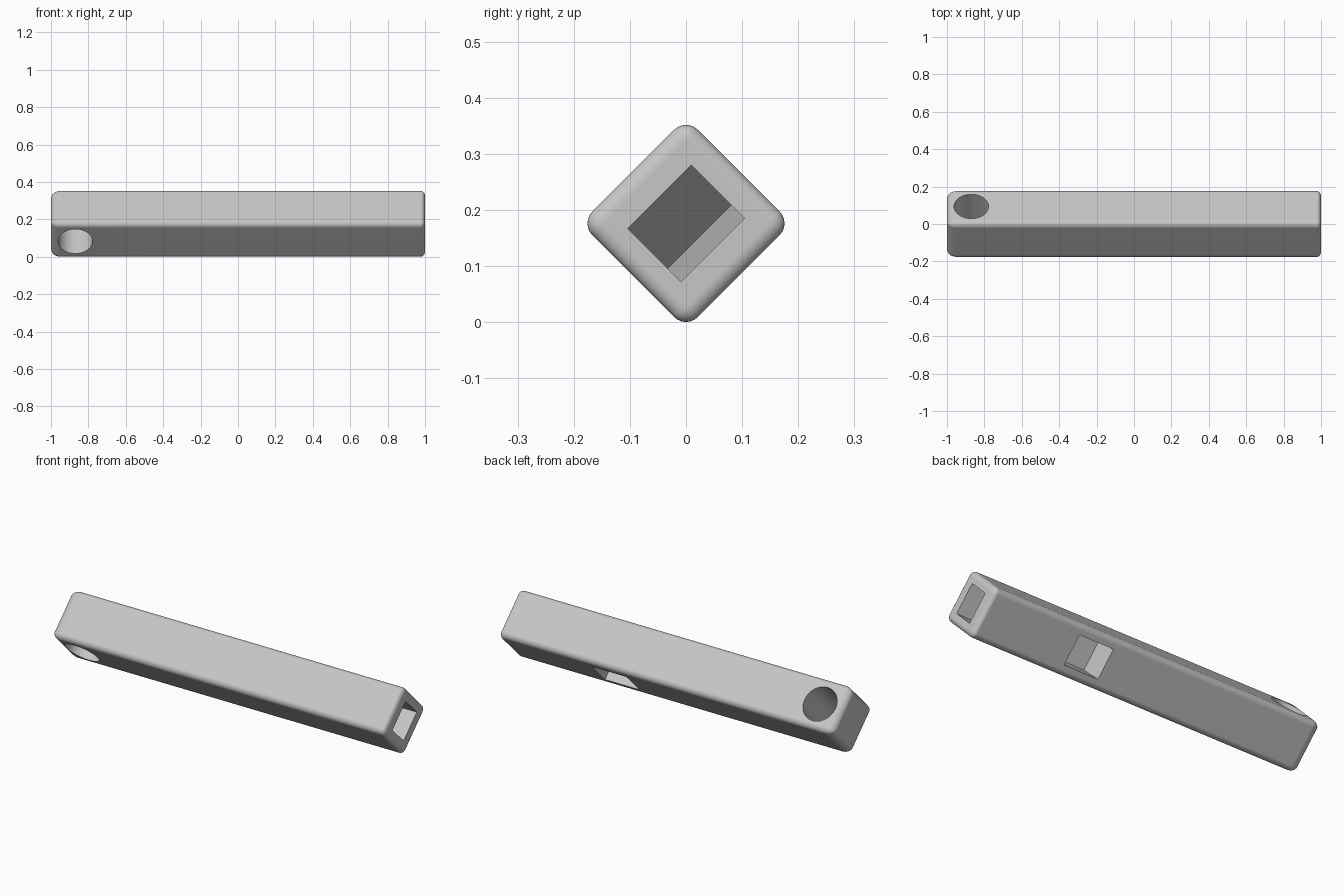
import bpy, bmesh
from math import sin, cos, pi, radians
from mathutils import Matrix

cube = bpy.data.objects.get("Cube")
if cube:
    bpy.data.objects.remove(cube, do_unlink=True)

HALF = 0.133      # half width of the square bar
ROUND = 0.03      # long edge radius
# The bar stands on one long edge
TILT = Matrix.Translation((0, 0, 0.176)) @ Matrix.Rotation(radians(45), 4, 'X')


def make_object(name, bm):
    bmesh.ops.recalc_face_normals(bm, faces=bm.faces)
    bm.transform(TILT)
    mesh = bpy.data.meshes.new(name)
    bm.to_mesh(mesh)
    bm.free()
    obj = bpy.data.objects.new(name, mesh)
    bpy.context.collection.objects.link(obj)
    return obj


def section(bm, x, inset, steps=6):
    """One rounded square ring of the bar."""
    r = max(ROUND - inset, 0.008)
    c = HALF - inset - r
    ring = []
    for q, (sy, sz) in enumerate(((1, 1), (-1, 1), (-1, -1), (1, -1))):
        for i in range(steps + 1):
            a = (q + i / steps) * pi / 2
            ring.append(bm.verts.new((x, sy * c + r * cos(a), sz * c + r * sin(a))))
    return ring


def make_bar():
    bm = bmesh.new()
    n = 6
    angles = [i / n * pi / 2 for i in range(n + 1)]
    # Large rounding at the cord end, small at the mouth end
    stations = [(-1 + 0.05 * (1 - sin(a)), 0.04 * (1 - cos(a))) for a in reversed(angles)]
    stations += [(1 - 0.022 * (1 - sin(a)), 0.028 * (1 - cos(a))) for a in angles]
    rings = [section(bm, x, inset) for x, inset in stations]
    for r0, r1 in zip(rings, rings[1:]):
        for i in range(len(r0)):
            j = (i + 1) % len(r0)
            bm.faces.new((r0[i], r0[j], r1[j], r1[i]))
    bm.faces.new(rings[0])
    bm.faces.new(rings[-1])
    return make_object("bar", bm)


def make_duct_cutter():
    # Channel with a sloping ceiling, turning out through the lower window
    profile = [(1.1, 0.081), (0.28, -0.034), (0.245, -0.16),
               (0.46, -0.16), (0.46, -0.067), (1.1, -0.067)]
    bm = bmesh.new()
    sides = [[bm.verts.new((x, y, z)) for x, z in profile] for y in (-0.08, 0.08)]
    for side in sides:
        bm.faces.new(side)
    for i in range(len(profile)):
        j = (i + 1) % len(profile)
        bm.faces.new((sides[0][i], sides[0][j], sides[1][j], sides[1][i]))
    return make_object("duct_cutter", bm)


def make_hole_cutter():
    bm = bmesh.new()
    place = Matrix.Translation((-0.87, 0, 0)) @ Matrix.Rotation(pi / 2, 4, 'X')
    bmesh.ops.create_cone(bm, cap_ends=True, segments=48, radius1=0.092,
                          radius2=0.092, depth=0.5, matrix=place)
    return make_object("cord_hole_cutter", bm)


bar = make_bar()
bpy.ops.object.select_all(action='DESELECT')
bpy.context.view_layer.objects.active = bar
bar.select_set(True)

# Cut the duct and the cord hole
for cutter in (make_duct_cutter(), make_hole_cutter()):
    cutter.hide_render = True
    mod = bar.modifiers.new("cut", 'BOOLEAN')
    mod.operation = 'DIFFERENCE'
    mod.solver = 'EXACT'
    mod.object = cutter
    bpy.ops.object.modifier_apply(modifier=mod.name)
    bpy.data.objects.remove(cutter, do_unlink=True)

# Plain grey finish
grey = bpy.data.materials.new("light_grey")
grey.use_nodes = True
color = (0.57, 0.57, 0.57, 1)
grey.diffuse_color = color
grey.node_tree.nodes["Principled BSDF"].inputs["Base Color"].default_value = color
bar.data.materials.clear()
bar.data.materials.append(grey)

bpy.ops.object.shade_smooth_by_angle(angle=radians(35))
weighted = bar.modifiers.new("even_shading", 'WEIGHTED_NORMAL')
weighted.keep_sharp = True
